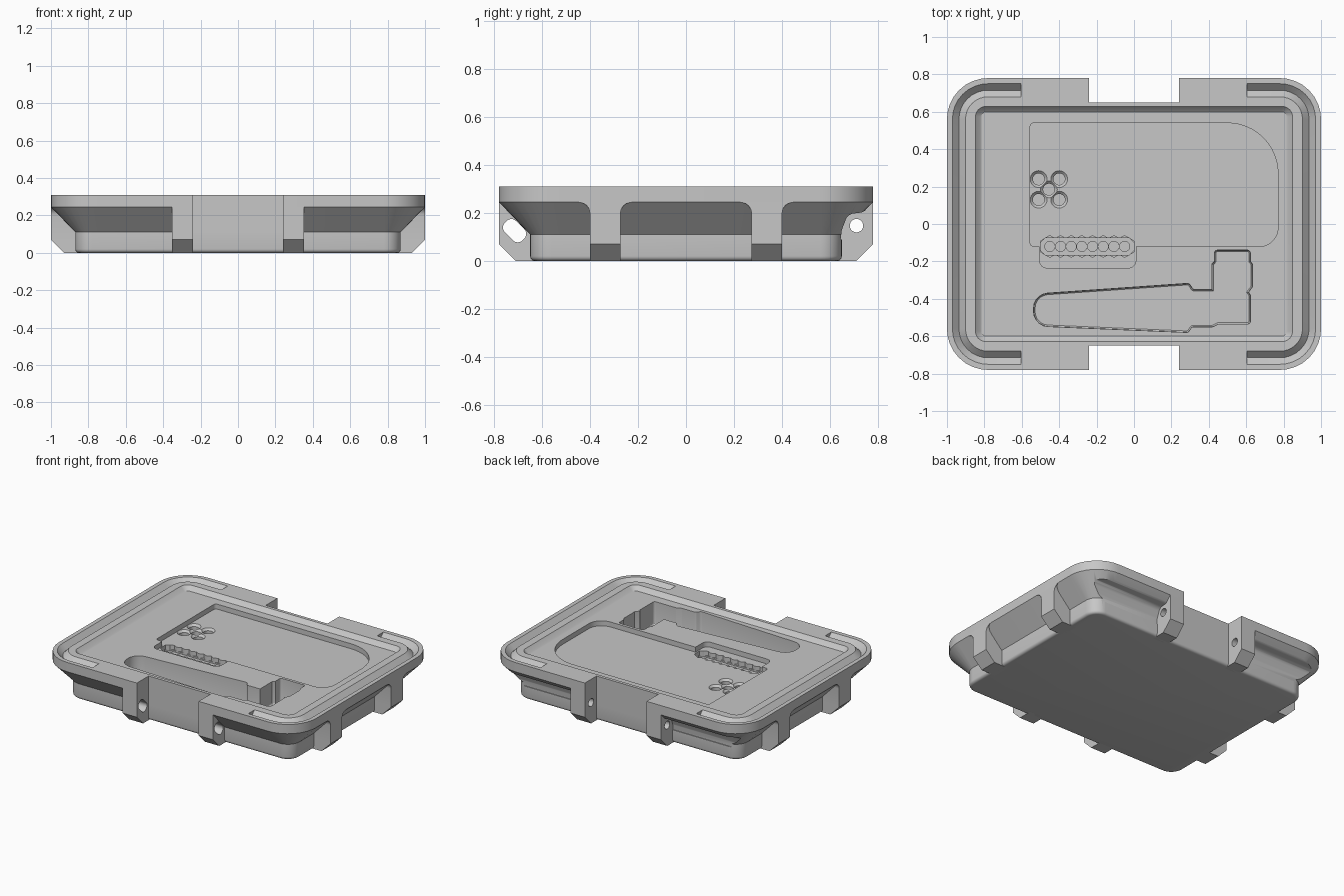
import bpy, bmesh, math
from mathutils import Vector

if "Cube" in bpy.data.objects:
    bpy.data.objects.remove(bpy.data.objects["Cube"], do_unlink=True)

GREY = (0.57, 0.57, 0.57, 1)
grey = bpy.data.materials.new("case grey")
grey.use_nodes = True
grey.diffuse_color = GREY
grey.node_tree.nodes["Principled BSDF"].inputs["Base Color"].default_value = GREY


def outline(corners, steps=8):
    """Polygon whose corners (u, v, radius) are rounded by true arcs."""
    pts = []
    for i, (u, v, r) in enumerate(corners):
        c = Vector((u, v))
        a = Vector(corners[i - 1][:2]) - c
        b = Vector(corners[(i + 1) % len(corners)][:2]) - c
        if r == 0:
            pts.append(c)
            continue
        half = a.angle(b) / 2
        t = r / math.tan(half)
        p, q, w = c + a.normalized() * t, c + b.normalized() * t, math.sin(half)
        for k in range(steps + 1):
            s = k / steps
            m = 2 * w * s * (1 - s)
            pts.append((p * (1 - s) ** 2 + c * m + q * s * s) / ((1 - s) ** 2 + m + s * s))
    return pts


def inset(pts, d):
    """Move a counter-clockwise outline inwards by d."""
    out = []
    for i, p in enumerate(pts):
        a = (p - pts[i - 1]).normalized()
        b = (pts[(i + 1) % len(pts)] - p).normalized()
        n = Vector((-a.y - b.y, a.x + b.x))
        out.append(p + n * (2 * d / n.length_squared))
    return out


def rect(hx, hy, r):
    return outline([(-hx, -hy, r), (hx, -hy, r), (hx, hy, r), (-hx, hy, r)])


def ngon(u, v, r, n=24):
    return [Vector((u + r * math.sin(k * math.tau / n), v + r * math.cos(k * math.tau / n)))
            for k in range(n)]


def loft(name, rings, axis="z"):
    """Closed solid through (outline, level) rings stacked along z or x."""
    bm = bmesh.new()
    rows = [[bm.verts.new((p[0], p[1], h) if axis == "z" else (h, p[0], p[1])) for p in pts]
            for pts, h in rings]
    n = len(rows[0])
    for lo, hi in zip(rows, rows[1:]):
        for i in range(n):
            j = (i + 1) % n
            bm.faces.new((lo[i], lo[j], hi[j], hi[i]))
    bm.faces.new(rows[0][::-1])
    bm.faces.new(rows[-1])
    bmesh.ops.recalc_face_normals(bm, faces=bm.faces)
    me = bpy.data.meshes.new(name)
    bm.to_mesh(me)
    bm.free()
    me.materials.append(grey)
    ob = bpy.data.objects.new(name, me)
    bpy.context.scene.collection.objects.link(ob)
    return ob


def prism(pts, lo, hi, axis="z"):
    ob = loft("cutter", [(pts, lo), (pts, hi)], axis)
    ob.hide_render = True
    return ob


def cut(ob, cutters):
    for c in cutters:
        m = ob.modifiers.new("cut", "BOOLEAN")
        m.operation, m.solver, m.object = "DIFFERENCE", "EXACT", c
    bpy.context.view_layer.update()
    me = bpy.data.meshes.new_from_object(ob.evaluated_get(bpy.context.evaluated_depsgraph_get()))
    ob.modifiers.clear()
    ob.data = me
    for c in cutters:
        bpy.data.objects.remove(c, do_unlink=True)


def smooth(ob):
    bpy.ops.object.select_all(action="DESELECT")
    ob.select_set(True)
    bpy.context.view_layer.objects.active = ob
    bpy.ops.object.shade_smooth_by_angle(angle=math.radians(30))


RIM, FLOOR, POCKET, TOOL = 0.31, 0.28, 0.245, 0.12

# Tray body: tub with rounded foot, flared underside, rim and recessed floor
rings = []
for k in range(5):
    a = k * math.pi / 8
    o = 0.02 * (1 - math.sin(a))
    rings.append((rect(0.87 - o, 0.65 - o, 0.09 - o), 0.02 * (1 - math.cos(a))))
body = loft("case_body", rings + [
    (rect(0.87, 0.65, 0.09), 0.11), (rect(1, 0.78, 0.22), 0.245),
    (rect(1, 0.78, 0.22), RIM), (rect(0.848, 0.628, 0.055), RIM),
    (rect(0.825, 0.608, 0.035), FLOOR + 0.006), (rect(0.815, 0.6, 0.025), FLOOR)])
cutters = []

# Latch notches at front and back
for s in (-1, 1):
    cutters.append(prism([(-0.24, s * 0.65), (0.24, s * 0.65), (0.24, s * 0.9), (-0.24, s * 0.9)],
                         -0.1, 0.5))

# V-shaped seal grooves wrapping the two ends
for s in (-1, 1):
    sections = []
    for o, z in ((-0.045, RIM + 0.01), (0, RIM - 0.035), (0.045, RIM + 0.01)):
        half = [(s * p.x, p.y, z) for p in rect(0.936 + o, 0.715 + o, 0.155 + o) if p.x > 0]
        sections.append([(s * 0.605, -0.715 - o, z)] + half + [(s * 0.605, 0.715 + o, z)])
    bm = bmesh.new()
    rows = [[bm.verts.new(p) for p in section] for section in sections]
    for a in range(3):
        lo, hi = rows[a], rows[(a + 1) % 3]
        for i in range(len(lo) - 1):
            bm.faces.new((lo[i], lo[i + 1], hi[i + 1], hi[i]))
    for end in (0, -1):
        bm.faces.new([row[end] for row in rows])
    bmesh.ops.recalc_face_normals(bm, faces=bm.faces)
    groove = prism(ngon(0, 0, 1, 3), 0, 1)
    bm.to_mesh(groove.data)
    bm.free()
    cutters.append(groove)

# Large shallow pocket with a small bay at its front edge
cutters.append(prism(outline([
    (-0.555, 0.54, 0.02), (-0.555, -0.12, 0.02), (-0.505, -0.12, 0), (-0.505, -0.235, 0.04),
    (0.01, -0.235, 0.04), (0.01, -0.12, 0), (0.77, -0.12, 0.1), (0.77, 0.54, 0.27)], 12),
    POCKET, 0.5))

# Tool pocket: tapered handle, collar and head, with an eased bottom edge
tool = outline([
    (-0.537, -0.375, 0.08), (-0.537, -0.545, 0.08), (0.29, -0.58, 0.02), (0.31, -0.55, 0.015),
    (0.42, -0.55, 0.02), (0.45, -0.535, 0.02), (0.622, -0.535, 0.015), (0.622, -0.38, 0),
    (0.612, -0.365, 0), (0.634, -0.335, 0), (0.634, -0.215, 0), (0.622, -0.2, 0),
    (0.622, -0.14, 0.015), (0.43, -0.14, 0.015), (0.43, -0.2, 0), (0.416, -0.215, 0),
    (0.416, -0.35, 0), (0.315, -0.35, 0.015), (0.295, -0.317, 0.02)], 5)
cutters.append(loft("cutter", [(inset(tool, 0.008), TOOL), (inset(tool, 0.002), TOOL + 0.006),
                               (tool, TOOL + 0.015), (tool, 0.5)]))

# Five countersunk round sockets
for x, y in ((-0.51, 0.24), (-0.4, 0.24), (-0.455, 0.185), (-0.51, 0.13), (-0.4, 0.13)):
    cutters.append(loft("cutter", [(ngon(x, y, 0.031), 0.14), (ngon(x, y, 0.031), POCKET - 0.014),
                                   (ngon(x, y, 0.045), POCKET), (ngon(x, y, 0.045), POCKET + 0.02)]))

# Bit holder: chamfered slot, scalloped edges and eight round holes
ch = 0.025
cutters.append(prism([(-0.5, -0.14), (-0.5 + ch, -0.165), (-ch, -0.165), (0, -0.14),
                      (0, -0.1), (-ch, -0.075), (-0.5 + ch, -0.075), (-0.5, -0.1)],
                     POCKET - 0.04, POCKET + 0.02))
for k in range(8):
    x = -0.45 + k * 0.0571
    cutters.append(prism(ngon(x, -0.12, 0.058, 6), POCKET - 0.03, POCKET + 0.015))
    cutters.append(prism(ngon(x, -0.12, 0.027), 0.13, POCKET + 0.01))


# Hinge pin bore, latch slot and clearance channels
def pin_hole():
    return prism(ngon(0.711, 0.147, 0.028), -1.2, 1.2, "x")


def latch_slot():
    d = math.sqrt(0.5)
    box = [(-0.052, -0.033), (0.052, -0.033), (0.052, 0.033), (-0.052, 0.033)]
    return prism(outline([(-0.715 + (u + v) * d, 0.126 + (v - u) * d, 0.028) for u, v in box]),
                 -1.2, 1.2, "x")


channel = outline([(0.645, 0.09, 0), (0.65, 0.13, 0.03), (0.675, 0.195, 0.04),
                   (0.74, 0.203, 0.04), (0.775, 0.238, 0), (0.82, 0.238, 0), (0.82, 0.09, 0)])
for s in (-1, 1):
    cutters.append(prism(channel, s * 0.351, s * 1.1, "x"))
cutters.append(pin_hole())
cut(body, cutters)
smooth(body)


# Side ribs and hinge blocks, stacked upward with a chamfered foot
def support(name, centre, half, inner, outer, sign, along_x, flare):
    levels = [(0, outer - 0.07, half), (0.07, outer, half)]
    for k in range(7):
        a = k * math.pi / 12
        levels.append((0.244 - flare * (1 - math.sin(a)), outer, half + flare * (1 - math.cos(a))))
        if not flare:
            break
    levels.append((0.26, outer, levels[-1][2]))
    stack = []
    for z, out, h in levels:
        pts = [(inner, -h), (out, -h), (out, h), (inner, h)]
        stack.append(([(sign * u, centre + v) if along_x else (centre + v, sign * u)
                       for u, v in pts], z))
    return loft(name, stack)


for sx, side in ((1, "left"), (-1, "right")):
    for sy, end in ((-1, "front"), (1, "back")):
        smooth(support(f"{side}_{end}_rib", sy * 0.337, 0.064, 0.82, 1, sx, True, 0.045))
        block = support(f"{side}_{end}_hinge_block", sx * 0.296, 0.056, 0.61, 0.78, sy, False, 0)
        cut(block, [pin_hole() if sy > 0 else latch_slot()])
        smooth(block)
